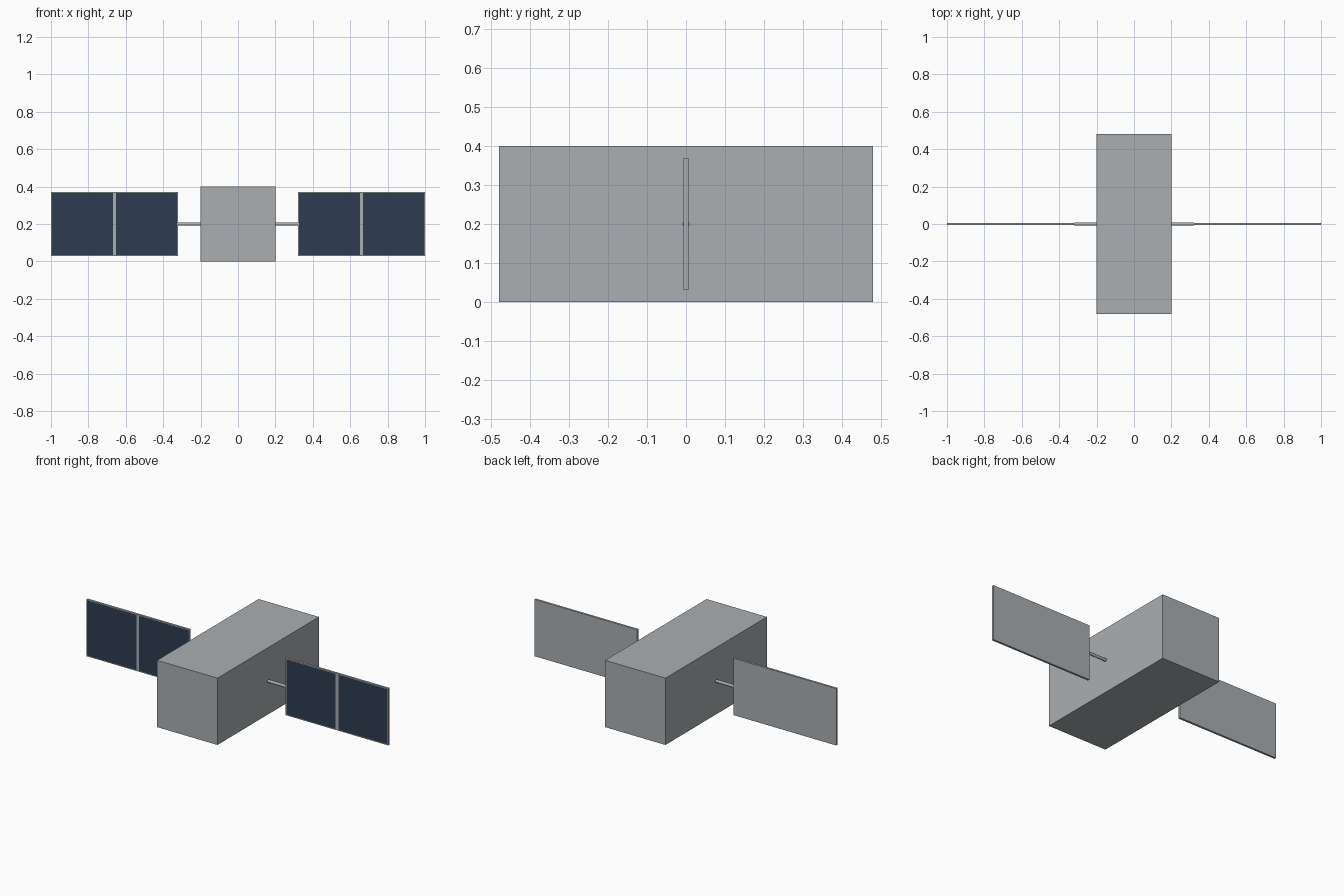
import bpy
import bmesh
from math import pi
from mathutils import Matrix, Vector

if "Cube" in bpy.data.objects:
    bpy.data.objects.remove(bpy.data.objects["Cube"], do_unlink=True)


def make_material(name, rgb):
    mat = bpy.data.materials.new(name)
    mat.use_nodes = True
    colour = (*rgb, 1)
    mat.diffuse_color = colour
    mat.node_tree.nodes["Principled BSDF"].inputs["Base Color"].default_value = colour
    return mat


GREY = make_material("satellite_grey", (0.40, 0.43, 0.45))
NAVY = make_material("solar_cell_navy", (0.027, 0.045, 0.08))

MID_Z = 0.2
INNER, OUTER = 0.32, 1.0             # panel extent along x
HALF_H, THICK = 0.17, 0.013          # panel half height and thickness
RIM, RIB = 0.005, 0.018              # frame border and centre rib widths


def finish(name, bm, materials):
    bmesh.ops.recalc_face_normals(bm, faces=bm.faces)
    mesh = bpy.data.meshes.new(name)
    bm.to_mesh(mesh)
    bm.free()
    for mat in materials:
        mesh.materials.append(mat)
    obj = bpy.data.objects.new(name, mesh)
    bpy.context.collection.objects.link(obj)
    return obj


def box(centre, size):
    bm = bmesh.new()
    bmesh.ops.create_cube(bm, size=1,
                          matrix=Matrix.Translation(centre) @ Matrix.Diagonal((*size, 1)))
    return bm


def cut(bm, point, normal):
    bmesh.ops.bisect_plane(bm, geom=bm.verts[:] + bm.edges[:] + bm.faces[:],
                           plane_co=point, plane_no=normal)


def boom(name, side):
    bm = bmesh.new()
    place = Matrix.Translation((side * (0.2 + INNER) / 2, 0, MID_Z))
    bmesh.ops.create_cone(bm, cap_ends=True, segments=12, radius1=0.009, radius2=0.009,
                          depth=INNER - 0.2, matrix=place @ Matrix.Rotation(pi / 2, 4, "Y"))
    obj = finish(name, bm, [GREY])
    for poly in obj.data.polygons:
        poly.use_smooth = len(poly.vertices) == 4
    for edge in obj.data.edges:      # keep the end rims sharp
        a, b = (obj.data.vertices[i].co.x for i in edge.vertices)
        edge.use_edge_sharp = abs(a - b) < 0.001


def panel(name, side):
    mid = side * (INNER + OUTER) / 2
    half_w = (OUTER - INNER) / 2
    bm = box((mid, 0, MID_Z), (2 * half_w, THICK, 2 * HALF_H))
    # Cut the frame lines, then colour the two cells on the front face
    for offset in (RIM - half_w, -RIB / 2, RIB / 2, half_w - RIM):
        cut(bm, Vector((mid + offset, 0, 0)), (1, 0, 0))
    for offset in (RIM - HALF_H, HALF_H - RIM):
        cut(bm, Vector((0, 0, MID_Z + offset)), (0, 0, 1))
    bm.normal_update()
    for face in bm.faces:
        c = face.calc_center_median()
        across, up = abs(c.x - mid), abs(c.z - MID_Z)
        if face.normal.y < -0.5 and RIB / 2 < across < half_w - RIM and up < HALF_H - RIM:
            face.material_index = 1
    finish(name, bm, [GREY, NAVY])


# Main bus
finish("body", box((0, 0, MID_Z), (0.4, 0.96, 0.4)), [GREY])

# Solar wings
for side, label in ((1, "left"), (-1, "right")):
    boom(label + "_boom", side)
    panel(label + "_solar_panel", side)
